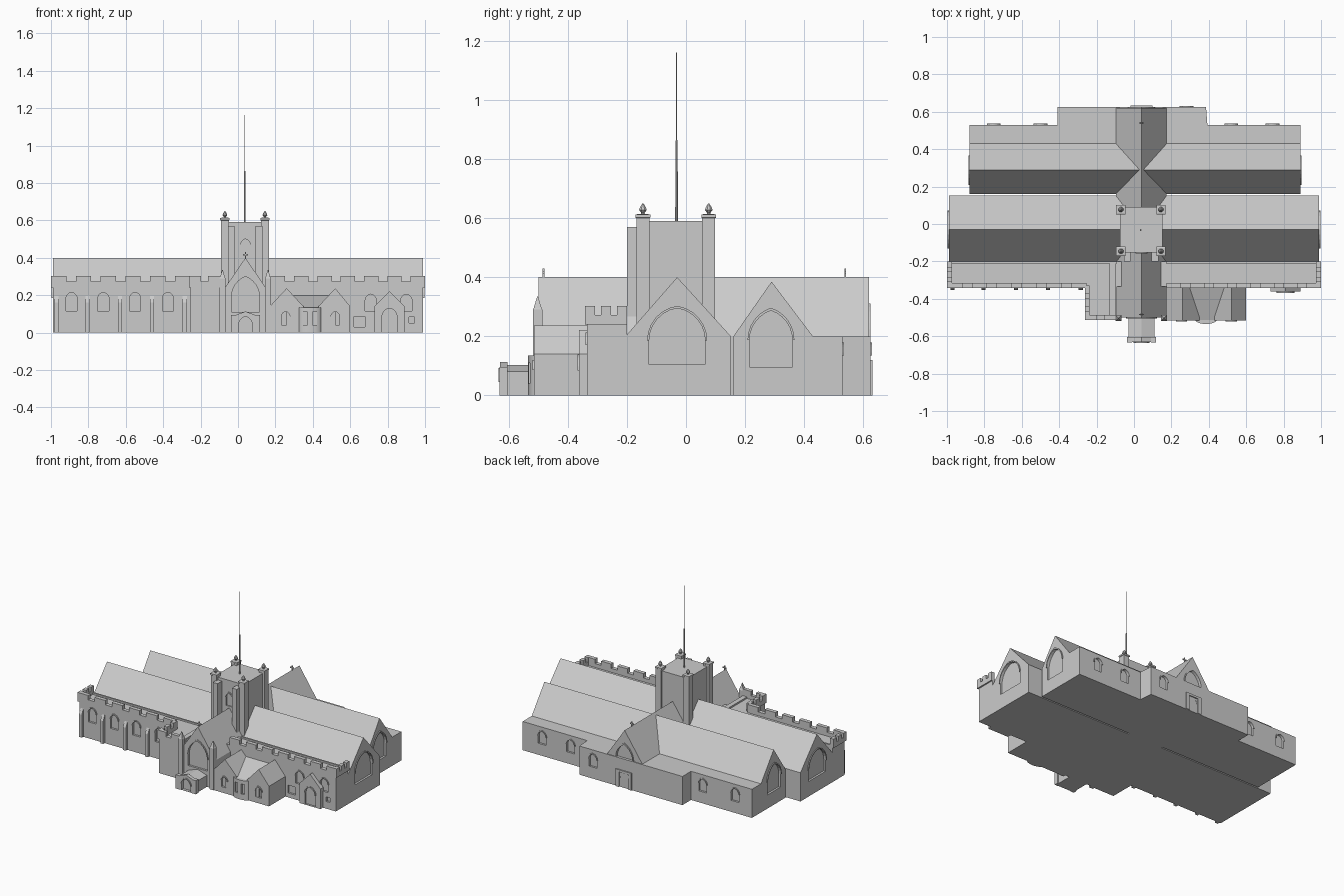
import bpy, bmesh, math

if "Cube" in bpy.data.objects:
    bpy.data.objects.remove(bpy.data.objects["Cube"])

AX = {'x': lambda p, d: (d, p[0], p[1]),
      'y': lambda p, d: (p[0], d, p[1]),
      'z': lambda p, d: (p[0], p[1], d)}


def finish(name, bm):
    bmesh.ops.recalc_face_normals(bm, faces=bm.faces)
    me = bpy.data.meshes.new(name)
    bm.to_mesh(me)
    bm.free()
    ob = bpy.data.objects.new(name, me)
    bpy.context.collection.objects.link(ob)
    return ob


def add_prism(bm, pts, axis, a, b):
    lo = [bm.verts.new(AX[axis](p, a)) for p in pts]
    hi = [bm.verts.new(AX[axis](p, b)) for p in pts]
    bm.faces.new(lo)
    bm.faces.new(hi)
    n = len(pts)
    for i in range(n):
        j = (i + 1) % n
        bm.faces.new((lo[i], lo[j], hi[j], hi[i]))


def prism(name, pts, axis, a, b):
    bm = bmesh.new()
    add_prism(bm, pts, axis, a, b)
    return finish(name, bm)


def rect(a0, a1, b0, b1):
    return [(a0, b0), (a1, b0), (a1, b1), (a0, b1)]


def boxes(name, items):
    bm = bmesh.new()
    for x0, x1, y0, y1, z0, z1 in items:
        add_prism(bm, rect(x0, x1, y0, y1), 'z', z0, z1)
    return finish(name, bm)


def gable(c0, c1, eave, top, mid=None):
    mid = (c0 + c1) / 2 if mid is None else mid
    return [(c0, 0), (c1, 0), (c1, eave), (mid, top), (c0, eave)]


def arch(c, w, z0, z1, rise=None, n=6):
    """Pointed arch outline."""
    h = w / 2
    rise = max(rise or h * 1.15, h * 1.001)
    zs = z1 - rise
    r = (h * h + rise * rise) / (2 * h)
    t = math.asin(min(1, rise / r))
    arc = [(h - r + r * math.cos(t * i / n), zs + r * math.sin(t * i / n)) for i in range(n)]
    right = [(c + x, z) for x, z in arc]
    left = [(c - x, z) for x, z in reversed(arc)]
    return [(c - h, z0), (c + h, z0)] + right + [(c, z1)] + left


def openings(wall, axis, face, out, shapes, depth=0.014, frame=0.007):
    """Recess the outlines into a wall and add a thin hood around arched ones."""
    bm = bmesh.new()
    for s in shapes:
        add_prism(bm, s, axis, face - out * depth, face + out * 0.03)
    cut = finish("window_cutter", bm)
    cut.hide_render = True
    mod = wall.modifiers.new("windows", 'BOOLEAN')
    mod.operation, mod.solver, mod.object = 'DIFFERENCE', 'EXACT', cut
    bpy.context.view_layer.objects.active = wall
    bpy.ops.object.modifier_apply(modifier=mod.name)
    bpy.data.objects.remove(cut)
    bm = bmesh.new()
    for s in shapes:
        if len(s) < 6:
            continue
        c, s = s[0][0] / 2 + s[1][0] / 2, s[2:]
        zs = s[0][1]
        k = 1 + frame / (s[0][0] - c)
        outer = [(c + (x - c) * k, zs + (z - zs) * k) for x, z in s]
        for i in range(len(s) - 1):
            add_prism(bm, [s[i], s[i + 1], outer[i + 1], outer[i]], axis, face - out * .002, face + out * .006)
    if bm.faces:
        finish("window_hood", bm)
    else:
        bm.free()


# main roofs: nave, north aisle, crossing transept
nave = prism("nave", gable(-.205, .152, .2, .4, -.03), 'x', -.99, .99)
north = prism("north_aisle", gable(.161, .43, .2, .385, .29), 'x', -.88, .89)
trans = prism("transept", gable(-.097, .175, .2, .4, .04), 'y', -.5, .62)
for e, o in ((.99, 1), (-.99, -1)):
    openings(nave, 'x', e, o, [arch(-.03, .19, .105, .295, .11)])
for e, o in ((.89, 1), (-.88, -1)):
    openings(north, 'x', e, o, [arch(.288, .145, .095, .287, .1)])
openings(trans, 'y', -.5, -1, [arch(.04, .15, .11, .3, .11)])
openings(trans, 'y', .62, 1, [arch(.04, .13, .12, .3, .1), arch(.04, .06, 0.002, .1)])

# flat-roofed northern rooms
low = boxes("north_rooms", [(-.88, .89, .425, .53, 0, .2)])
openings(low, 'y', .53, 1, [arch(x, .06, .08, .17) for x in (-.75, -.5, .52, .74)])
mid = prism("north_block", [(-.41, .43), (.4, .43), (.385, .625), (-.41, .625)], 'z', 0, .2)
openings(mid, 'y', .625, 1, [arch(.28, .06, .08, .17)])
boxes("north_door_surround", [(-.02, .005, .62, .633, 0, .11), (.075, .1, .62, .633, 0, .11),
                              (-.02, .1, .62, .633, .105, .12)])

# south aisle and western block
aisle = boxes("south_aisle", [(-.99, .99, -.335, -.2, 0, .245)])
openings(aisle, 'y', -.335, -1,
         [arch(x, .06, .115, .215) for x in (-.89, -.72, -.55, -.375)] +
         [arch(x, .06, .115, .205) for x in (.71, .9)] +
         [rect(.62, .68, .03, .085), rect(.915, .945, .05, .082)])
boxes("western_block", [(-.255, -.09, -.505, -.2, 0, .245)])
bm = bmesh.new()
for x in (-.97, -.805, -.63, -.46, -.285):
    add_prism(bm, [(-.33, 0), (-.352, 0), (-.352, .16), (-.333, .2), (-.33, .2)], 'x', x - .011, x + .011)
finish("aisle_buttresses", bm)


# battlemented parapets
def parapet(name, x0, x1, y0, y1):
    along_x = (x1 - x0) > (y1 - y0)
    a, b = (x0, x1) if along_x else (y0, y1)
    n = max(2, round((b - a) / .115)) if along_x else 3
    pitch = (b - a) / (n - .38)
    items = [(x0, x1, y0, y1, .24, .272)]
    for i in range(n):
        s, e = a + i * pitch, a + i * pitch + pitch * .62
        items.append((s, e, y0, y1, .272, .302) if along_x else (x0, x1, s, e, .272, .302))
    boxes(name, items)


parapet("parapet_west_front", -1, -.255, -.342, -.315)
parapet("parapet_east_front", .175, 1, -.342, -.315)
parapet("parapet_west_end", -1, -.973, -.342, -.2)
parapet("parapet_east_end", .973, 1, -.342, -.2)
parapet("parapet_block_front", -.262, -.097, -.512, -.487)
parapet("parapet_block_side", -.262, -.237, -.512, -.33)
boxes("roof_gutter", [(-.99, -.09, -.212, -.2, .24, .256), (.17, .99, -.212, -.2, .24, .256),
                      (-.13, -.097, -.487, -.212, .24, .256)])

# twin-gabled vestry with rounded bay
for nm, c0, c1, m in (("west", .17, .35, .26), ("east", .43, .6, .52)):
    v = prism("vestry_gable_" + nm, gable(c0, c1, .14, .237, m), 'y', -.515, -.33)
    openings(v, 'y', -.515, -1, [arch(m - .005 if m < .3 else m, .045, .04, .112, .026)])
prism("vestry_middle_roof", [(-.512, 0), (-.33, 0), (-.33, .2), (-.512, .135)], 'x', .26, .52)
bay = prism("vestry_bay", [(.385 + .062 * math.cos(math.pi * i / 16),
                            -.505 - .03 * math.sin(math.pi * i / 16)) for i in range(17)], 'z', 0, .135)
openings(bay, 'y', -.535, -1, [rect(x - .012, x + .012, .04, .11) for x in (.36, .385 + .025)])
bpy.context.view_layer.objects.active = bay
bay.select_set(True)
bpy.ops.object.shade_smooth_by_angle()

# gabled east doorway
door = prism("east_doorway", gable(.73, .89, .14, .222, .81), 'y', -.362, -.33)
openings(door, 'y', -.362, -1, [arch(.81, .08, .002, .13)])

# entrance porch
porch = prism("entrance_porch", gable(-.03, .11, .08, .102), 'y', -.61, -.49)
front = prism("porch_front", gable(-.036, .116, .085, .113), 'y', -.63, -.605)
openings(front, 'y', -.63, -1, [arch(.04, .07, .002, .085)], depth=.02)
boxes("porch_corner_posts", [(x - .014, x + .014, -.633, -.605, 0, .095) for x in (-.024, .104)])


def spike(bm, x, y, prof, n):
    """Stack of rings (radius, z), squares when n is 4."""
    rings = []
    for r, z in prof:
        rings.append([bm.verts.new((x + r * math.cos(2 * math.pi * (i + .5) / n),
                                    y + r * math.sin(2 * math.pi * (i + .5) / n), z)) for i in range(n)])
    bm.faces.new(rings[0])
    bm.faces.new(rings[-1])
    for a, b in zip(rings, rings[1:]):
        for i in range(n):
            bm.faces.new((a[i], a[(i + 1) % n], b[(i + 1) % n], b[i]))


# transept corner turrets
bm = bmesh.new()
for x in (-.083, .16):
    spike(bm, x, -.503, [(.023, 0), (.023, .29), (.019, .295), (.002, .335)], 4)
finish("transept_turrets", bm)

# tower
tower = boxes("tower_body", [(-.075, .152, -.152, .09, .15, .59)])
openings(tower, 'y', -.152, -1, [arch(.04, .05, .41, .5)], depth=.008)
boxes("tower_front_buttresses", [(x - .018, x + .018, -.2, -.145, .15, .57) for x in (-.036, .112)])
bm, fin = bmesh.new(), bmesh.new()
q = math.sqrt(2)
for x in (-.07, .144):
    for y in (-.146, .077):
        spike(bm, x, y, [(.022 * q, .15), (.022 * q, .6), (.025 * q, .602), (.025 * q, .612), (.018 * q, .614)], 4)
        spike(fin, x, y, [(.008, .61), (.006, .618), (.014, .628), (.011, .637), (.002, .65)], 8)
finish("tower_corner_piers", bm)
finish("tower_finials", fin)

# flagpole
bm = bmesh.new()
spike(bm, .036, -.032, [(.005, .585), (.004, .86), (.0025, .865), (.002, 1.162)], 8)
finish("flagpole", bm)

# ridge crosses
boxes("ridge_crosses", [b for y in (-.483, .54) for b in
                        ((.037, .043, y - .003, y + .003, .39, .43),
                         (.026, .054, y - .003, y + .003, .412, .419))])
